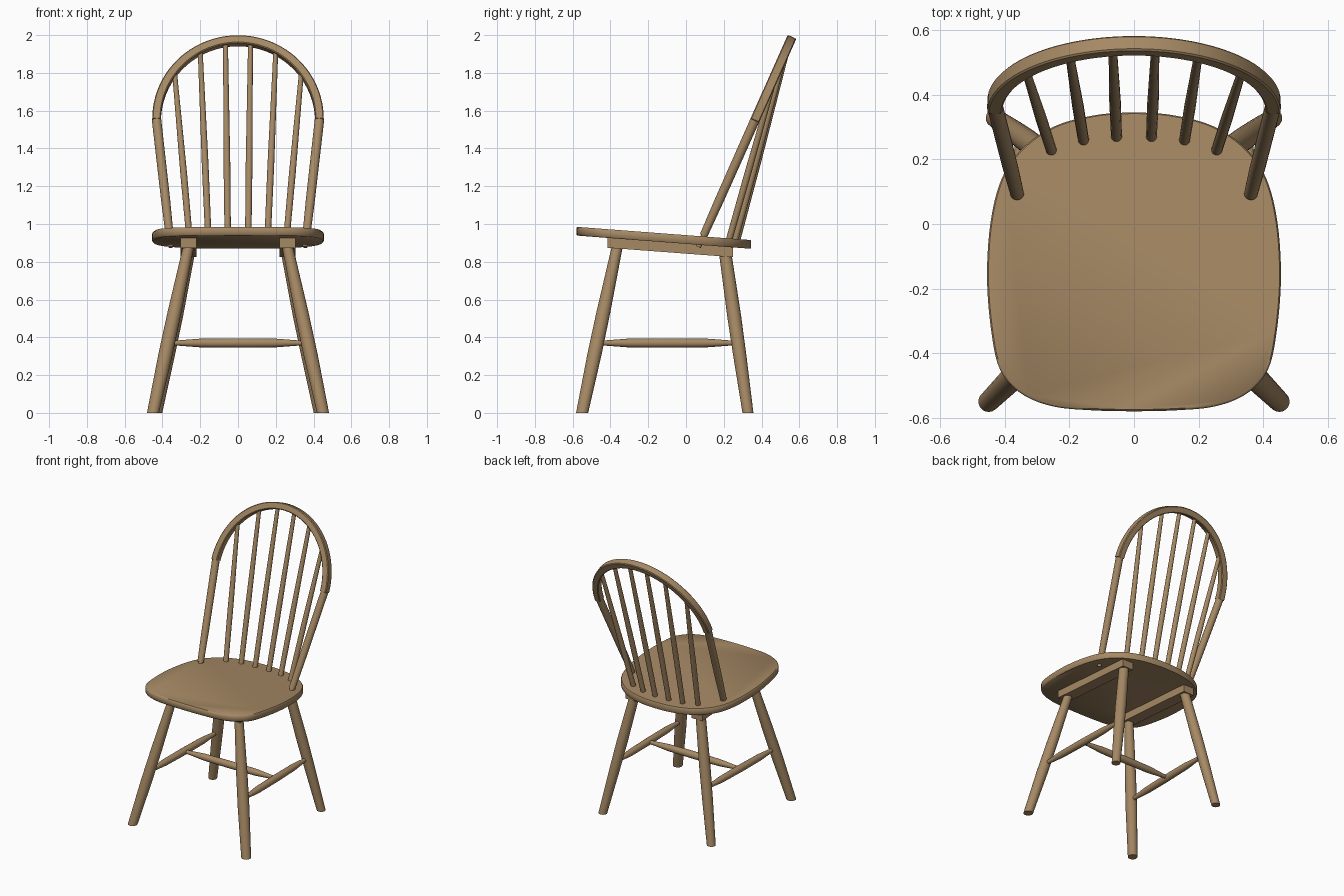
import bpy, bmesh, math
from mathutils import Vector

cube = bpy.data.objects.get("Cube")
if cube:
    bpy.data.objects.remove(cube, do_unlink=True)

wood = bpy.data.materials.new("warm wood")
wood.use_nodes = True
WOOD = (0.38, 0.25, 0.128, 1)
wood.diffuse_color = WOOD
wood.node_tree.nodes["Principled BSDF"].inputs["Base Color"].default_value = WOOD

SLOPE = -0.075       # seat falls towards the back
SEAT_TOP = 0.941     # height of the seat top at y = 0
SEAT_THICK = 0.046


def finish(name, bm, angle=35):
    bmesh.ops.recalc_face_normals(bm, faces=bm.faces)
    mesh = bpy.data.meshes.new(name)
    bm.to_mesh(mesh)
    bm.free()
    mesh.materials.append(wood)
    obj = bpy.data.objects.new(name, mesh)
    bpy.context.collection.objects.link(obj)
    bpy.ops.object.select_all(action='DESELECT')
    obj.select_set(True)
    bpy.context.view_layer.objects.active = obj
    bpy.ops.object.shade_smooth_by_angle(angle=math.radians(angle))
    return obj


def loft(name, rings, angle=35):
    """Skin a row of equal rings and cap both ends."""
    bm = bmesh.new()
    rows = [[bm.verts.new(p) for p in ring] for ring in rings]
    n = len(rows[0])
    for a, b in zip(rows, rows[1:]):
        for i in range(n):
            j = (i + 1) % n
            bm.faces.new((a[i], a[j], b[j], b[i]))
    bm.faces.new(rows[0][::-1])
    bm.faces.new(rows[-1])
    return finish(name, bm, angle)


def rod(name, start, end, profile, level=False, sides=20):
    """Turned rod; profile holds (fraction, radius). level keeps the ends horizontal."""
    start, end = Vector(start), Vector(end)
    axis = Vector((0, 0, 1)) if level else (end - start).normalized()
    u = axis.cross(Vector((0.3, 1, 0.1))).normalized()
    v = axis.cross(u)
    rings = []
    for t, r in profile:
        c = start.lerp(end, t)
        rings.append([c + r * (math.cos(a) * u + math.sin(a) * v)
                      for a in (math.tau * i / sides for i in range(sides))])
    return loft(name, rings)


def smooth_loop(points, steps=6):
    """Closed Catmull-Rom curve through the points."""
    out, n = [], len(points)
    for i in range(n):
        a, b, c, d = (Vector(points[(i + k) % n]) for k in (-1, 0, 1, 2))
        for s in range(steps):
            t = s / steps
            out.append(0.5 * (2 * b + (c - a) * t + (2 * a - 5 * b + 4 * c - d) * t * t
                              + (3 * b - a - 3 * c + d) * t ** 3))
    return out


# Seat: rounded outline, sloping back, softened rim
half = [(0.13, -0.577), (0.25, -0.565), (0.345, -0.528), (0.41, -0.46), (0.438, -0.36),
        (0.455, -0.18), (0.445, 0), (0.41, 0.14), (0.345, 0.235), (0.245, 0.303), (0.12, 0.337)]
outline = smooth_loop([(0, -0.58)] + half + [(0, 0.345)] + [(-x, y) for x, y in half[::-1]])
rim = [(0.99, -SEAT_THICK), (1, 0.006 - SEAT_THICK), (1, -0.006), (0.99, 0)]
loft("seat", [[(p.x * s, p.y * s, SEAT_TOP + SLOPE * p.y + dz) for p in outline]
              for s, dz in rim], 50)


def under_seat(y):
    return SEAT_TOP - SEAT_THICK + SLOPE * y


LEG = [(0, 0.032), (0.35, 0.038), (0.6, 0.037), (1, 0.029)]
REAR_LEG = [(0, 0.029), (0.35, 0.035), (0.6, 0.037), (1, 0.033)]
STRETCHER = [(0, 0.013), (0.06, 0.014), (0.22, 0.023), (0.5, 0.025),
             (0.78, 0.023), (0.94, 0.014), (1, 0.013)]
TIE_Z = 0.37

# Bow plane: leans back
BOW_TOP_Y, BOW_TOP_Z, LEAN = 0.552, 1.97, 0.445
SPRING_Z, BOW_X = 1.55, 0.431


def bow_y(z):
    return BOW_TOP_Y + (z - BOW_TOP_Z) * LEAN


for side, s in (("left", 1), ("right", -1)):
    # Rail under the seat
    loft(side + "_rail", [[(s * x, y, under_seat(y) + dz)
                           for x, dz in ((0.22, 0.002), (0.305, 0.002), (0.305, -0.052), (0.22, -0.052))]
                          for y in (-0.415, 0.25)])
    # Splayed legs
    front_foot, front_top = Vector((s * 0.45, -0.55, 0)), Vector((s * 0.26, -0.362, 0.89))
    rear_foot, rear_top = Vector((s * 0.43, 0.328, 0)), Vector((s * 0.26, 0.207, 0.85))
    rod(side + "_front_leg", front_foot, front_top, LEG, True)
    rod(side + "_rear_leg", rear_foot, rear_top, REAR_LEG, True)
    # Side stretcher between the legs
    a = front_foot.lerp(front_top, TIE_Z / front_top.z)
    b = rear_foot.lerp(rear_top, TIE_Z / rear_top.z)
    rod(side + "_stretcher", a, b, STRETCHER, sides=16)
    # Lower upright of the bow, with a tenon through the seat
    foot = Vector((s * 0.362, bow_y(0.94), 0.94))
    head = Vector((s * BOW_X, bow_y(SPRING_Z), SPRING_Z))
    rod(side + "_bow_upright", foot, head, [(0, 0.021), (0.3, 0.024), (1, 0.025)])
    rod(side + "_bow_tenon", foot + (foot - head) * 0.1, foot, [(0, 0.014), (1, 0.014)], sides=12)
    # Spindles
    for i, (x0, y0, x1, z1) in enumerate([(0.054, 0.268, 0.066, 1.955),
                                          (0.156, 0.257, 0.2, 1.915),
                                          (0.255, 0.225, 0.336, 1.805)]):
        rod(f"{side}_spindle_{i + 1}", (s * x0, y0, 0.905), (s * x1, bow_y(z1), z1),
            [(0, 0.017), (0.4, 0.018), (1, 0.013)], sides=14)

# Cross stretcher joining the side stretchers
rod("cross_stretcher", (-0.36, -0.09, TIE_Z), (0.36, -0.09, TIE_Z), STRETCHER, sides=16)

# Arched top of the bow: square section with chamfered corners
up = Vector((0, LEAN, 1))
normal = Vector((0, 1, -LEAN)).normalized()
H, D, C = 0.023, 0.025, 0.005
section = [(H, D - C), (H - C, D), (C - H, D), (-H, D - C),
           (-H, C - D), (C - H, -D), (H - C, -D), (H, C - D)]
centre = Vector((0, bow_y(SPRING_Z), SPRING_Z))
rise = BOW_TOP_Z - SPRING_Z
rings = []
for i in range(49):
    a = math.pi * i / 48
    p = centre + Vector((BOW_X * math.cos(a), 0, 0)) + up * (rise * math.sin(a))
    out = (Vector((math.cos(a), 0, 0)) + up.normalized() * math.sin(a)).normalized()
    rings.append([p + out * h + normal * d for h, d in section])
loft("bow_arch", rings, 30)
